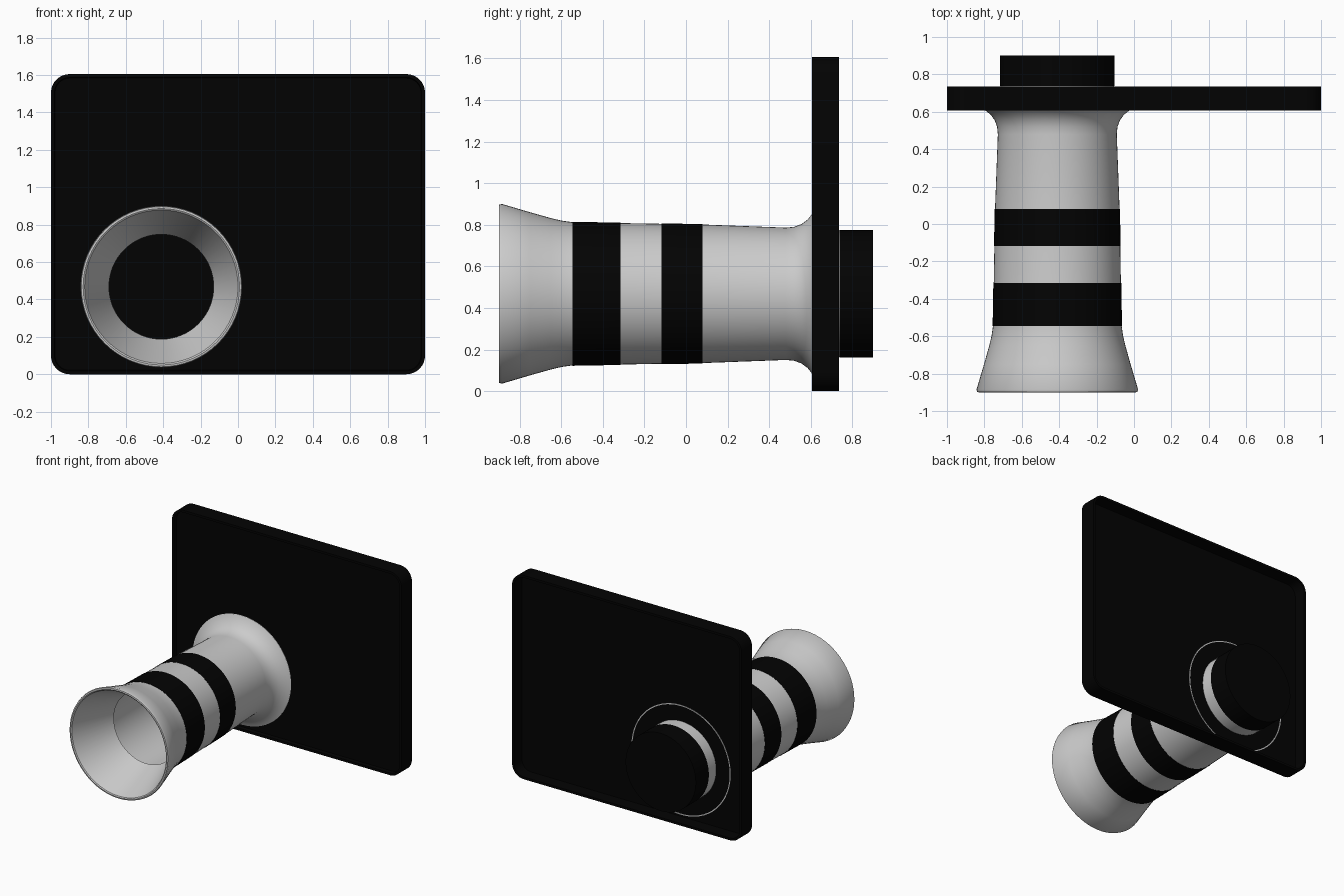
import bpy, bmesh, math

if "Cube" in bpy.data.objects:
    bpy.data.objects.remove(bpy.data.objects["Cube"])

CX, CZ = -0.41, 0.468   # tube axis
SEG = 64


def material(name, c):
    m = bpy.data.materials.new(name)
    m.diffuse_color = (c, c, c, 1)
    m.use_nodes = True
    m.node_tree.nodes["Principled BSDF"].inputs["Base Color"].default_value = m.diffuse_color
    return m


black = material("black", 0.0008)


def finish(name, bm, mat=None, angle=35):
    bmesh.ops.recalc_face_normals(bm, faces=bm.faces)
    me = bpy.data.meshes.new(name)
    bm.to_mesh(me)
    bm.free()
    ob = bpy.data.objects.new(name, me)
    bpy.context.collection.objects.link(ob)
    if mat:
        me.materials.append(mat)
    bpy.ops.object.select_all(action='DESELECT')
    ob.select_set(True)
    bpy.context.view_layer.objects.active = ob
    bpy.ops.object.shade_smooth_by_angle(angle=math.radians(angle))
    return ob


def lathe(name, profile, mat=None):
    """Revolve a (y, radius) profile around the tube axis; loops unless it starts on the axis."""
    bm = bmesh.new()
    rings = []
    for y, r in profile:
        if r == 0:
            rings.append([bm.verts.new((CX, y, CZ))] * SEG)
        else:
            rings.append([bm.verts.new((CX + r * math.cos(2 * math.pi * i / SEG), y,
                                        CZ + r * math.sin(2 * math.pi * i / SEG)))
                          for i in range(SEG)])
    closed = profile[0][1] > 0
    for k in range(len(rings) if closed else len(rings) - 1):
        a, b = rings[k], rings[(k + 1) % len(rings)]
        for i in range(SEG):
            j = (i + 1) % SEG
            bm.faces.new(list(dict.fromkeys((a[i], a[j], b[j], b[i]))))
    return finish(name, bm, mat)


def rounded_ring(bm, y, inset):
    """Rounded rectangle loop of vertices, inset from the plate outline."""
    W, H, R = 1.0, 1.605, 0.1
    r = R - inset
    verts = []
    for cx, cz, start in ((W - R, H - R, 0), (R - W, H - R, 90), (R - W, R, 180), (W - R, R, 270)):
        for s in range(9):
            a = math.radians(start + s * 90 / 8)
            verts.append(bm.verts.new((cx + r * math.cos(a), y, cz + r * math.sin(a))))
    return verts


# Plate: thin panel recessed on both sides inside a raised rim
bm = bmesh.new()
loops = [rounded_ring(bm, y, i) for y, i in
         ((0.634, 0.022), (0.606, 0.018), (0.606, 0.0), (0.736, 0.0), (0.736, 0.018), (0.644, 0.022))]
for a, b in zip(loops, loops[1:]):
    for i in range(len(a)):
        j = (i + 1) % len(a)
        bm.faces.new((a[i], a[j], b[j], b[i]))
bm.faces.new(loops[0])
bm.faces.new(loops[-1])
finish("mounting_plate", bm, black)

# Hollow barrel: flared mouth with inner lip, tapered body, flange at the panel
lathe("barrel", [
    (-0.9, 0.418), (-0.898, 0.428), (-0.885, 0.432), (-0.75, 0.392), (-0.65, 0.364),
    (-0.6, 0.352), (-0.545, 0.344), (0.08, 0.333), (0.48, 0.318), (0.52, 0.322),
    (0.555, 0.335), (0.585, 0.357), (0.606, 0.384), (0.622, 0.408), (0.632, 0.43),
    (0.64, 0.43), (0.64, 0.305), (-0.555, 0.305), (-0.56, 0.28), (-0.895, 0.41)])

# Two dark bands around the barrel
for name, y0, y1, r0, r1 in (("front_band", -0.545, -0.315, 0.346, 0.342),
                             ("rear_band", -0.118, 0.08, 0.3385, 0.335)):
    lathe(name, [(y0, r0), (y1, r1), (y1, r1 - 0.03), (y0, r0 - 0.03)], black)

# Rear cap on a light collar, and the thin seam ring on the back of the panel
lathe("cap_collar", [(0.64, 0.304), (0.738, 0.304), (0.738, 0.29), (0.64, 0.29)])
lathe("rear_cap", [(0.738, 0), (0.738, 0.306), (0.9, 0.306), (0.9, 0)], black)
lathe("seam_ring", [(0.64, 0.424), (0.647, 0.424), (0.647, 0.432), (0.64, 0.432)])
